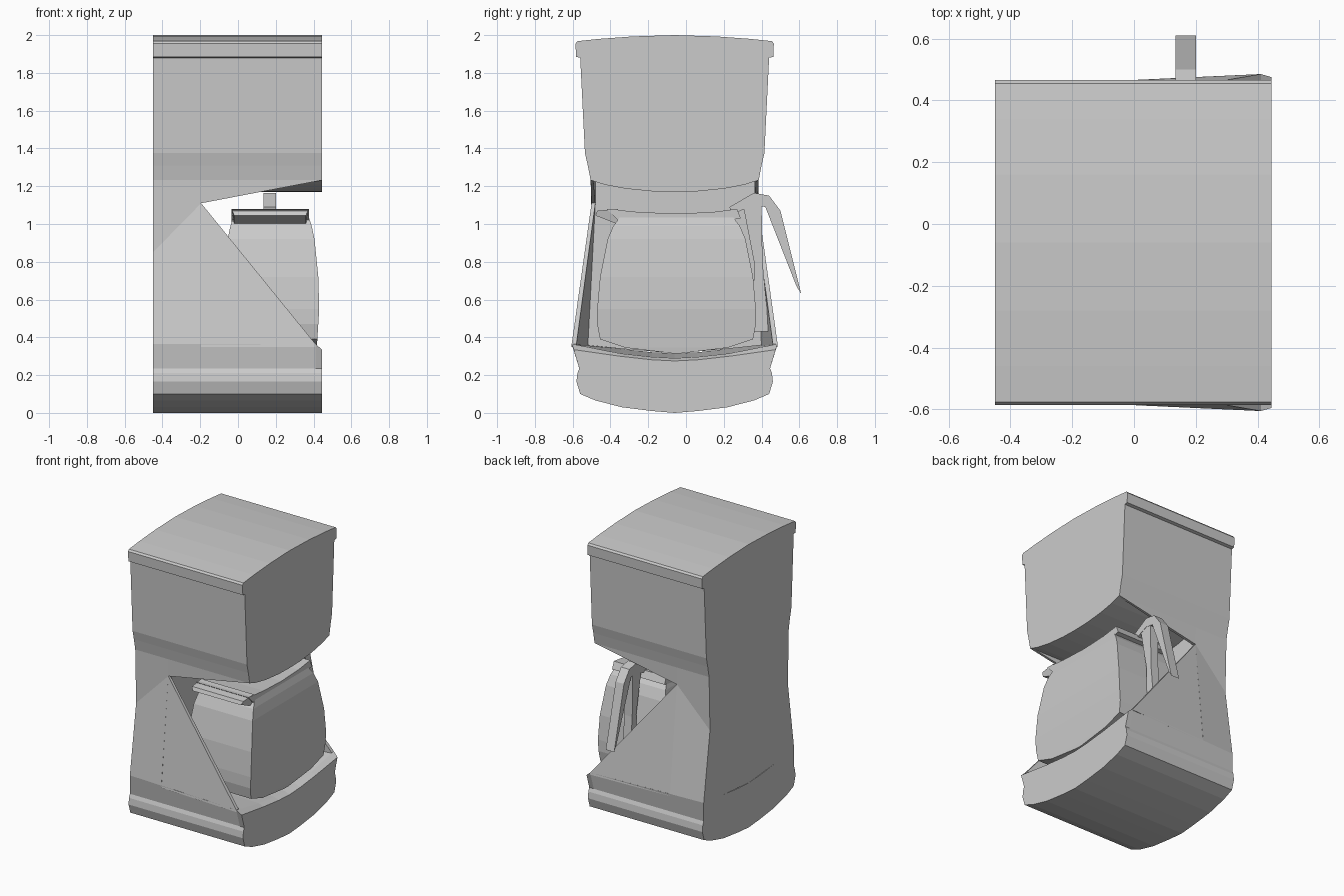
import bpy, bmesh

YC = -0.06  # y of the machine's own symmetry plane


def loft(name, rings):
    """Closed solid through rings of equal point count."""
    bm = bmesh.new()
    vs = [[bm.verts.new(p) for p in r] for r in rings]
    n = len(rings[0])
    for a, b in zip(vs, vs[1:]):
        for i in range(n):
            j = (i + 1) % n
            bm.faces.new((a[i], a[j], b[j], b[i]))
    bm.faces.new(vs[0][::-1])
    bm.faces.new(vs[-1])
    bm.normal_update()
    if bm.calc_volume(signed=True) < 0:
        bmesh.ops.reverse_faces(bm, faces=bm.faces)
    me = bpy.data.meshes.new(name)
    bm.to_mesh(me)
    bm.free()
    ob = bpy.data.objects.new(name, me)
    bpy.context.collection.objects.link(ob)
    return ob


def ring(x, half):
    """Mirror a half profile (half width, z) about YC; ends lie on the centre."""
    pts = [(x, YC + u, z) for u, z in half]
    return pts + [(x, YC - u, z) for u, z in reversed(half) if u > 0]


def extrude_x(name, prof, x0, x1):
    return loft(name, [[(x, y, z) for y, z in prof] for x in (x0, x1)])


# Upper block with curved lid and curved underside
belly = [(0, 1.17), (0.12, 1.173), (0.26, 1.187), (0.37, 1.208), (0.445, 1.232)]
top = belly + [(0.46, 1.31), (0.475, 1.375), (0.50, 1.88), (0.522, 1.885),
               (0.525, 1.955), (0.515, 1.968), (0.40, 1.98), (0.22, 1.993),
               (0, 2.0)]
loft("upper_block", [ring(-0.45, top), ring(0.445, top)])


# Base with a dished front lip
def base(edge_u, edge_z, lift):
    return [(0, 0.0), (0.12, 0.01), (0.28, 0.03), (0.42, 0.066), (0.50, 0.10),
            (0.52, 0.165), (0.515, 0.21), (0.505, 0.235), (edge_u, edge_z),
            (0.29, 0.30 + lift), (0.12, 0.281 + lift), (0, 0.275 + lift)]


loft("base", [ring(-0.45, base(0.505, 0.365, 0.04)),
              ring(0.41, base(0.545, 0.365, 0.015)),
              ring(0.445, base(0.535, 0.335, 0))])


# Rear column; the waist rises toward the carafe bay
def column(low_u, waist_u, waist_z):
    return [(0, 0.315), (0.29, 0.34), (low_u, 0.365),
            (waist_u, waist_z)] + belly[::-1]


loft("rear_column", [ring(-0.45, column(0.505, 0.435, 0.85)),
                     ring(-0.195, column(0.517, 0.44, 1.11))])

# Side walls: triangular panel below the opening, thin fin above it
panel = [(-0.195, 1.11, 0.44, 0.42), (-0.195, 0.35, 0.517, 0.46),
         (0.41, 0.35, 0.545, 0.52), (0.41, 0.365, 0.545, 0.52)]
fin = [(-0.195, 1.11, 0.44, 0.42), (0.445, 1.232, 0.445, 0.43),
       (-0.195, 1.232, 0.445, 0.42)]
for side, s in (("left", -1), ("right", 1)):
    for part, pts in (("side_panel_", panel), ("side_fin_", fin)):
        loft(part + side, [[(p[0], YC + s * p[k], p[1]) for p in pts]
                           for k in (2, 3)])

# Carafe: stacked rectangular rings (z, half depth in x, half width in y)
CX, CY = 0.175, -0.05
levels = [(1.035, 0.20, 0.30), (0.99, 0.215, 0.335), (0.92, 0.23, 0.365),
          (0.72, 0.25, 0.405), (0.55, 0.255, 0.42), (0.47, 0.25, 0.42),
          (0.39, 0.245, 0.405), (0.345, 0.243, 0.27), (0.315, 0.24, 0.02)]
loft("carafe", [[(CX + a * hx, CY + b * hy, z)
                 for a, b in ((-1, -1), (1, -1), (1, 1), (-1, 1))]
                for z, hx, hy in levels])

# Lid with a sagging top, and the pouring spout
extrude_x("carafe_lid", [(-0.42, 1.08), (-0.25, 1.063), (-0.05, 1.055),
                         (0.14, 1.063), (0.27, 1.08), (0.29, 1.03),
                         (0.14, 1.005), (-0.05, 1.0), (-0.25, 1.005),
                         (-0.36, 1.02)], -0.035, 0.375)
spout = [(-0.48, 1.045, 0.19), (-0.47, 1.07, 0.2), (-0.36, 1.08, 0.205),
         (-0.34, 0.99, 0.19)]
loft("carafe_spout", [[(0.17 + s * w, y, z) for y, z, w in spout]
                      for s in (-1, 1)])

# Handle: outer grip and the strap down the carafe
extrude_x("handle_grip", [(0.23, 1.09), (0.36, 1.165), (0.44, 1.15),
                          (0.50, 1.07), (0.61, 0.63), (0.585, 0.67),
                          (0.42, 1.09), (0.36, 1.10), (0.24, 1.05)],
          0.135, 0.2)
extrude_x("handle_strap", [(0.30, 1.11), (0.40, 1.11), (0.405, 0.80),
                           (0.44, 0.43), (0.355, 0.43), (0.36, 0.80)],
          0.137, 0.198)
